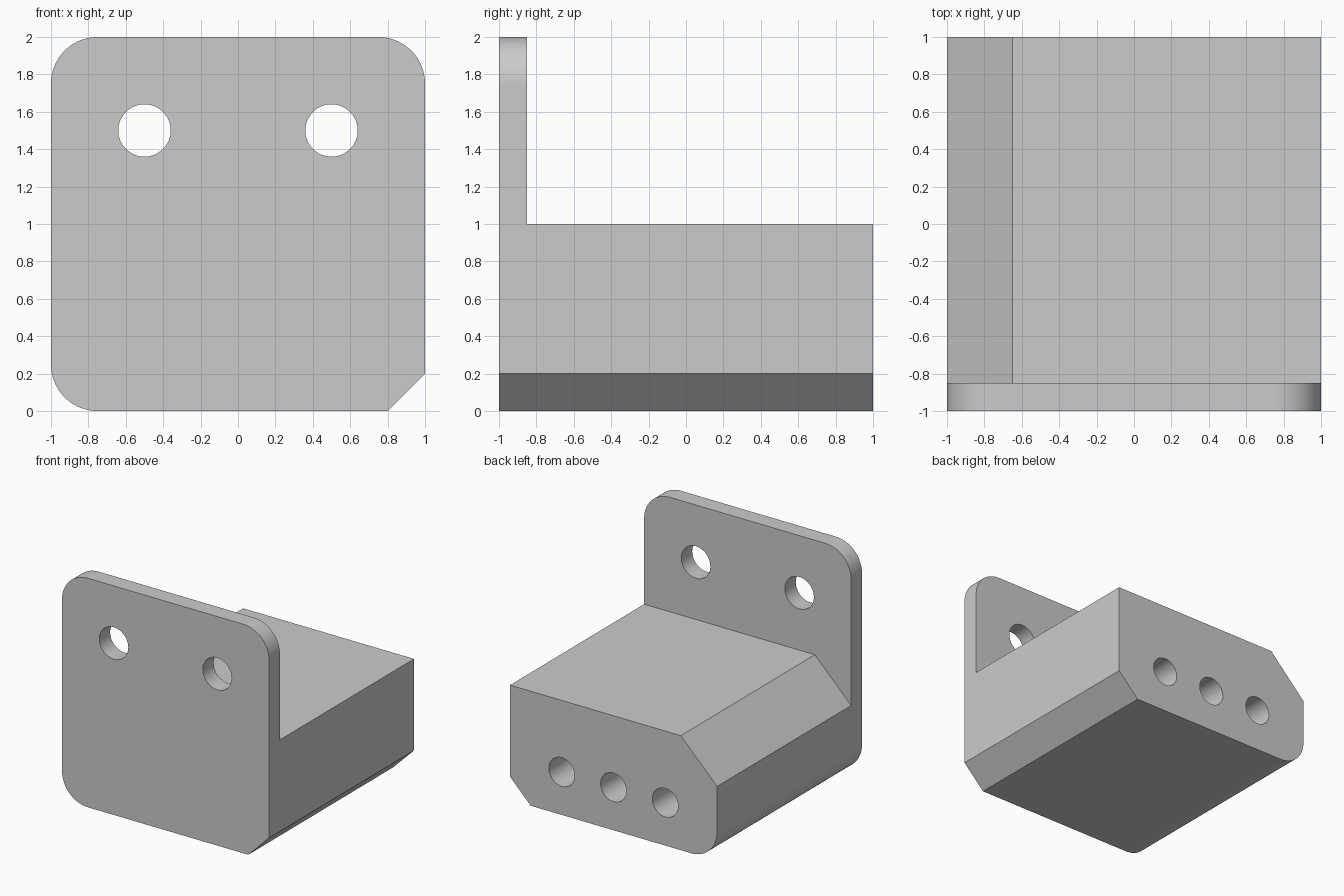
import bpy
import bmesh
from math import sin, cos, pi, radians

cube = bpy.data.objects.get("Cube")
if cube:
    bpy.data.objects.remove(cube, do_unlink=True)

HOLE_DEPTH = 1.0
PLATE_BACK = -0.85

grey = bpy.data.materials.new("plain grey")
grey.use_nodes = True
colour = (0.6, 0.6, 0.6, 1)
grey.diffuse_color = colour
grey.node_tree.nodes["Principled BSDF"].inputs["Base Color"].default_value = colour


def prism(name, profile, y0, y1):
    """Extrude an (x, z) outline along y."""
    bm = bmesh.new()
    face = bm.faces.new([bm.verts.new((x, y0, z)) for x, z in profile])
    grown = bmesh.ops.extrude_face_region(bm, geom=[face])["geom"]
    moved = [v for v in grown if isinstance(v, bmesh.types.BMVert)]
    bmesh.ops.translate(bm, verts=moved, vec=(0, y1 - y0, 0))
    bmesh.ops.recalc_face_normals(bm, faces=bm.faces)
    mesh = bpy.data.meshes.new(name)
    bm.to_mesh(mesh)
    bm.free()
    mesh.materials.append(grey)
    obj = bpy.data.objects.new(name, mesh)
    bpy.context.collection.objects.link(obj)
    return obj


def arc(cx, cz, r, start, sweep, steps):
    return [(cx + r * cos(radians(start + sweep * i / steps)),
             cz + r * sin(radians(start + sweep * i / steps)))
            for i in range(steps + 1)]


def cut(target, cutter):
    cutter.hide_render = True
    mod = target.modifiers.new("cut", 'BOOLEAN')
    mod.operation = 'DIFFERENCE'
    mod.solver = 'EXACT'
    mod.object = cutter
    bpy.context.view_layer.objects.active = target
    bpy.ops.object.modifier_apply(modifier=mod.name)
    bpy.data.objects.remove(cutter, do_unlink=True)


def hole(target, x, z, r, y0, y1):
    cut(target, prism("hole_cutter", arc(x, z, r, 0, 360, 64)[:-1], y0, y1))


# Full-height body: three rounded corners and one bevelled lower corner
R = 0.25
outline = [(0.8, 0), (1, 0.2)]
outline += arc(1 - R, 2 - R, R, 0, 90, 20)
outline += arc(R - 1, 2 - R, R, 90, 90, 20)
outline += arc(R - 1, R, R, 180, 90, 20)
bracket = prism("mounting_bracket", outline, -1, 1)

# Notch behind the plate, with the sloped shoulder of the block
notch = [(-1.2, 0.45), (-0.65, 1), (1.2, 1), (1.2, 2.2), (-1.2, 2.2)]
cut(bracket, prism("notch_cutter", notch, PLATE_BACK, 1.2))

# Through holes in the plate
for x in (-0.5, 0.5):
    hole(bracket, x, 1.5, 0.14, -1.2, -0.6)

# Blind holes in the back of the block
for x in (-0.5, 0, 0.5):
    hole(bracket, x, 0.375, 0.125, 1 - HOLE_DEPTH, 1.2)

# Smooth the rounded corners and bores, keep the large faces flat
bpy.ops.object.select_all(action='DESELECT')
bracket.select_set(True)
bpy.context.view_layer.objects.active = bracket
bpy.ops.object.shade_smooth_by_angle(angle=pi / 6)
for poly in bracket.data.polygons:
    if poly.area > 0.1:
        poly.use_smooth = False
